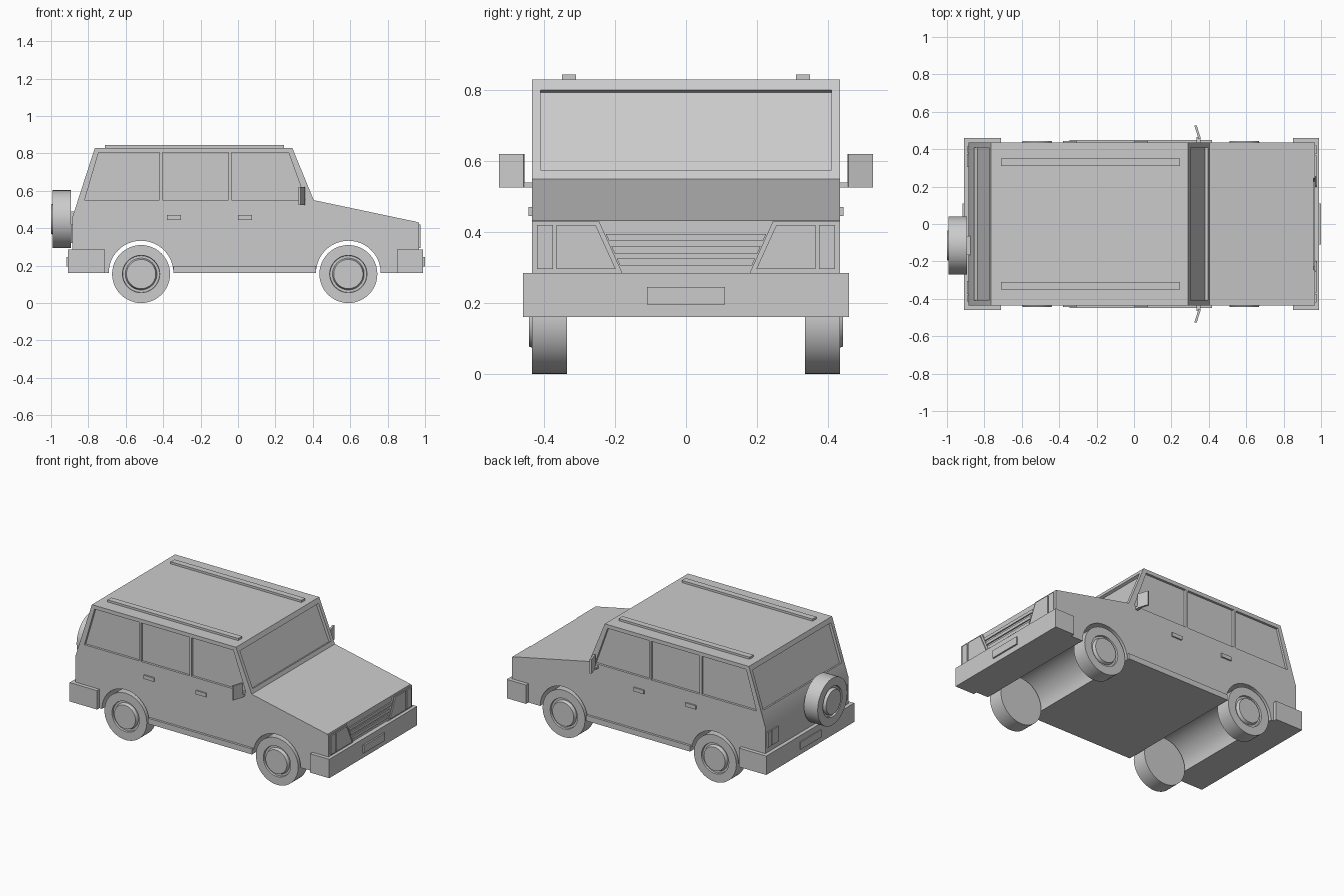
import bpy, bmesh, math
from mathutils import Matrix, Vector

if "Cube" in bpy.data.objects:
    bpy.data.objects.remove(bpy.data.objects["Cube"])

SIDE = lambda u, v, w: (u, w, v)    # x-z outline pushed along y
FRONT = lambda u, v, w: (w, u, v)   # y-z outline pushed along x
TOP = lambda u, v, w: (u, v, w)     # x-y outline pushed along z


def add_prism(bm, pts, a, b, place):
    lo = [bm.verts.new(place(u, v, a)) for u, v in pts]
    hi = [bm.verts.new(place(u, v, b)) for u, v in pts]
    bm.faces.new(lo)
    bm.faces.new(hi)
    n = len(pts)
    for i in range(n):
        j = (i + 1) % n
        bm.faces.new((lo[i], lo[j], hi[j], hi[i]))


def finish(name, bm, smooth=False):
    bmesh.ops.recalc_face_normals(bm, faces=bm.faces[:])
    me = bpy.data.meshes.new(name)
    bm.to_mesh(me)
    bm.free()
    ob = bpy.data.objects.new(name, me)
    bpy.context.collection.objects.link(ob)
    if smooth:
        bpy.ops.object.select_all(action='DESELECT')
        ob.select_set(True)
        bpy.context.view_layer.objects.active = ob
        bpy.ops.object.shade_smooth_by_angle(angle=math.radians(30))
    return ob


def prism(name, pts, a, b, place, smooth=False):
    bm = bmesh.new()
    add_prism(bm, pts, a, b, place)
    return finish(name, bm, smooth)


def box(name, x0, x1, y0, y1, z0, z1):
    return prism(name, [(x0, y0), (x1, y0), (x1, y1), (x0, y1)], z0, z1, TOP)


def wheel(name, matrix):
    profile = [(0, 0), (.155, 0), (.155, .1), (.1, .1), (.098, .088),
               (.085, .088), (.078, .108), (0, .108)]
    bm = bmesh.new()
    vs = [bm.verts.new((r, 0, h)) for r, h in profile]
    es = [bm.edges.new(p) for p in zip(vs, vs[1:])]
    bmesh.ops.spin(bm, geom=vs + es, cent=(0, 0, 0), axis=(0, 0, 1),
                   angle=math.tau, steps=48)
    bmesh.ops.remove_doubles(bm, verts=bm.verts[:], dist=1e-4)
    bmesh.ops.transform(bm, matrix=matrix, verts=bm.verts[:])
    return finish(name, bm, True)


def arch(cx):
    return [(cx + .173 * math.cos(t), .16 + .173 * math.sin(t))
            for t in [math.pi * (1 - i / 24) for i in range(25)]]


# Body shell with wheel arches running through the full width
REAR_X, FRONT_X = -.518, .59
outline = ([(-.885, .16)] + arch(REAR_X) + arch(FRONT_X) +
           [(.96, .16), (.96, .433), (.405, .55), (.29, .83), (-.765, .83), (-.885, .46)])
body = prism("body", outline, -.435, .435, SIDE, True)

# Recessed windows
bm = bmesh.new()
panes = [[(-.82, .55), (-.42, .55), (-.42, .805), (-.745, .805)],
         [(-.405, .55), (-.05, .55), (-.05, .805), (-.405, .805)],
         [(-.035, .55), (.362, .55), (.27, .805), (-.035, .805)]]
for s in (-1, 1):
    for pane in panes:
        add_prism(bm, pane, s * .42, s * .47, SIDE)
screens = [((.395, .575), (.302, .80), (.925, .38)),
           ((-.854, .555), (-.775, .80), (-.951, .309))]
for p, q, n in screens:
    p, q, n = Vector(p), Vector(q), Vector(n)
    pts = [p - n * .018, p + n * .04, q + n * .04, q - n * .018]
    add_prism(bm, [tuple(v) for v in pts], -.41, .41, SIDE)
cutter = finish("window_cutter", bm)
cutter.hide_render = True
mod = body.modifiers.new("windows", 'BOOLEAN')
mod.operation = 'DIFFERENCE'
mod.solver = 'EXACT'
mod.object = cutter
bpy.context.view_layer.objects.active = body
bpy.ops.object.modifier_apply(modifier=mod.name)
bpy.data.objects.remove(cutter)

# Bumpers and plates
box("front_bumper", .85, .99, -.46, .46, .16, .285)
box("rear_bumper", -.91, -.71, -.46, .46, .16, .285)
box("front_plate", .98, 1.0, -.11, .11, .195, .245)
box("rear_plate", -.916, -.9, -.11, .11, .195, .245)

# Grille slats
edge = lambda z: .18 + .065 * (z - .285) / .145
for z in (.305, .34, .375):
    a, b = edge(z) - .003, edge(z + .02) - .003
    prism("grille_slat", [(-a, z), (a, z), (b, z + .02), (-b, z + .02)], .95, .968, FRONT)

# Parts mirrored on both sides
for s in (-1, 1):
    m = lambda pts: [(s * u, v) for u, v in pts]
    prism("lamp_panel", m([(.435, .285), (.435, .43), (.245, .43), (.18, .285)]),
          .95, .968, FRONT)
    prism("headlamp", m([(.365, .295), (.365, .42), (.255, .42), (.198, .295)]),
          .96, .975, FRONT)
    box("corner_lamp", .96, .975, s * .375, s * .42, .295, .42)
    box("tail_lamp", -.893, -.87, s * .305, s * .375, .32, .42)
    box("tail_reflector", -.893, -.87, s * .382, s * .415, .32, .42)
    box("roof_rail", -.71, .247, s * .31, s * .35, .82, .844)
    box("side_sill", -.345, .417, s * .42, s * .45, .16, .197)
    for x in (-.38, 0):
        box("door_handle", x, x + .075, s * .43, s * .444, .445, .47)
    # Door mirror and its arm
    box("mirror_arm", .335, .355, s * .43, s * .465, .525, .54)
    prism("door_mirror", [(.345, s * .455), (.357, s * .458), (.335, s * .528),
                          (.323, s * .525)], .525, .62, TOP)
    # Road wheels
    for label, x in (("rear_wheel", REAR_X), ("front_wheel", FRONT_X)):
        wheel(label, Matrix.Translation((x, s * .335, .155)) @
              Matrix.Rotation(-s * math.pi / 2, 4, 'X'))

# Spare wheel on the tailgate, with its mount
wheel("spare_wheel", Matrix.Translation((-.892, -.115, .448)) @
      Matrix.Rotation(-math.pi / 2, 4, 'Y'))
box("spare_mount", -.895, -.87, -.165, -.065, .40, .49)
